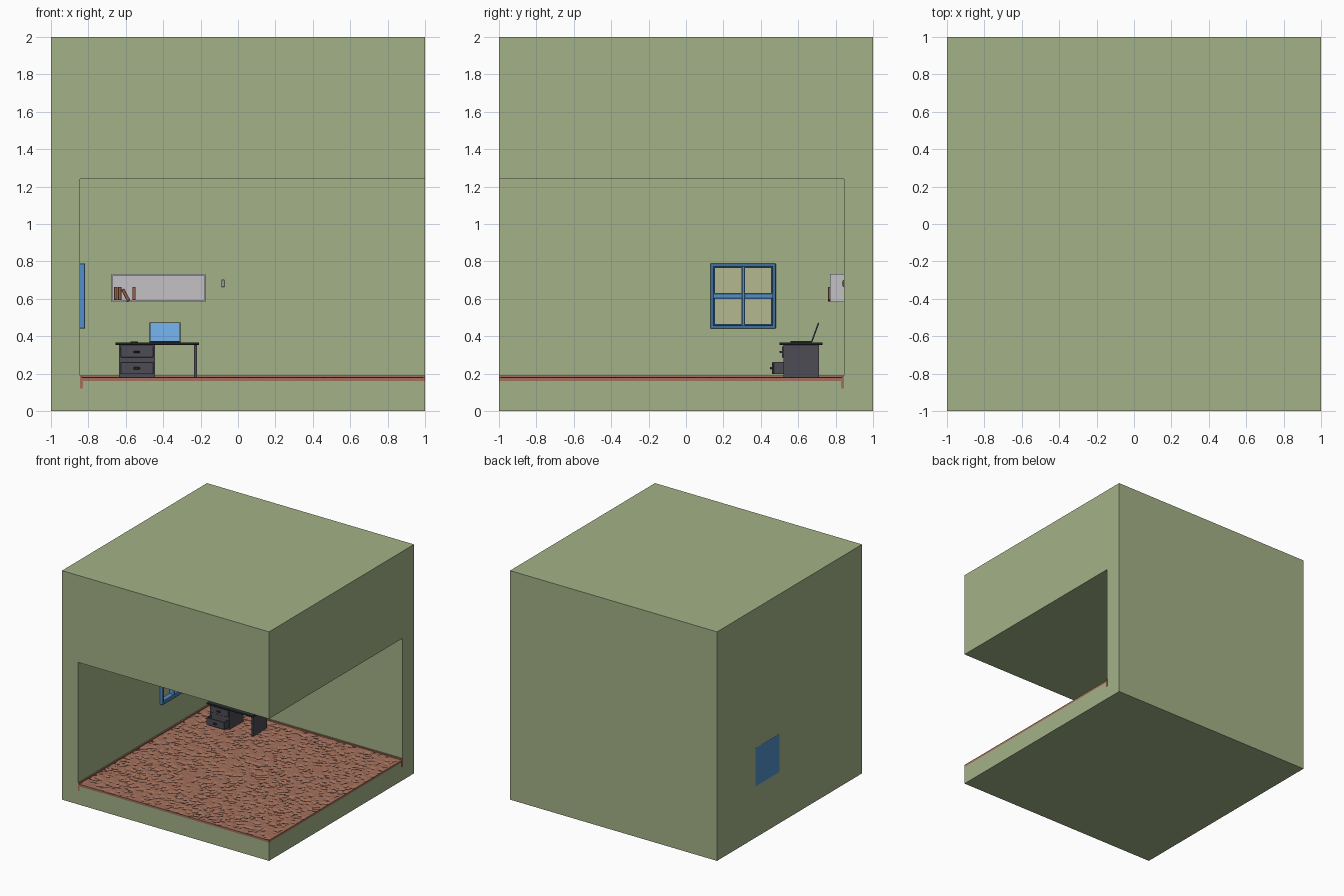
import bpy, bmesh, math, random
from mathutils import Matrix, Vector

if "Cube" in bpy.data.objects:
    bpy.data.objects.remove(bpy.data.objects["Cube"], do_unlink=True)
random.seed(4)


def material(name, r, g, b):
    """Flat material from display colour values."""
    lin = [((c / 255 + 0.055) / 1.055) ** 2.4 for c in (r, g, b)] + [1]
    m = bpy.data.materials.new(name)
    m.use_nodes = True
    m.diffuse_color = lin
    m.node_tree.nodes["Principled BSDF"].inputs["Base Color"].default_value = lin
    return m


WALL = material("wall green", 164, 178, 135)
BROWN = material("carpet brown", 162, 112, 92)
BOOK = material("book brown", 150, 95, 72)
BLUE = material("frame blue", 82, 143, 200)
SCREEN = material("screen blue", 106, 166, 222)
GLASS = material("pane green", 180, 184, 144)
DARK = material("cabinet grey", 76, 76, 84)
BLACK = material("desktop black", 45, 47, 50)
WHITE = material("shelf grey", 196, 193, 197)


def finish(name, bm, mat):
    mesh = bpy.data.meshes.new(name)
    bm.to_mesh(mesh)
    bm.free()
    mesh.materials.append(mat)
    ob = bpy.data.objects.new(name, mesh)
    bpy.context.scene.collection.objects.link(ob)
    return ob


def box(name, x, y, z, mat, bevel=0.0):
    """Box spanning three (low, high) ranges."""
    bm = bmesh.new()
    bmesh.ops.create_cube(bm, size=1)
    for v in bm.verts:
        v.co = Vector([(lo + hi) / 2 + c * (hi - lo) for c, (lo, hi) in zip(v.co, (x, y, z))])
    if bevel:
        bmesh.ops.bevel(bm, geom=bm.edges[:], offset=bevel, segments=1, affect="EDGES")
    return finish(name, bm, mat)


def tilt(ob, angle, axis, pivot):
    p = Matrix.Translation(pivot)
    ob.data.transform(p @ Matrix.Rotation(angle, 4, axis) @ p.inverted())


def cut(ob, x, y, z):
    """Subtract a box and remove the cutter."""
    cutter = box("cutter", x, y, z, WALL)
    cutter.hide_render = True
    mod = ob.modifiers.new("cut", "BOOLEAN")
    mod.operation, mod.solver, mod.object = "DIFFERENCE", "EXACT", cutter
    bpy.context.view_layer.objects.active = ob
    bpy.ops.object.modifier_apply(modifier=mod.name)
    bpy.data.objects.remove(cutter, do_unlink=True)


# Room shell, open at the front and one side, with a window hole
INNER, FLOOR = 0.845, 0.16
room = box("room_shell", (-1, 1), (-1, 1), (0, 2), WALL)
cut(room, (-INNER, 1.2), (-1.2, INNER), (FLOOR, 1.24))
cut(room, (-1.2, -0.8), (0.14, 0.47), (0.45, 0.78))

# Carpet with scattered pits
bm = bmesh.new()
bmesh.ops.create_grid(bm, x_segments=90, y_segments=90, size=INNER / 2 + 0.5)
shift = (1 - INNER) / 2
for v in bm.verts:
    edge = v.is_boundary
    v.co += Vector((shift, -shift, 0.179))
    if not edge:
        v.co.z += random.choice((0, 0, 0, 0.003, -0.009))
rim = bmesh.ops.extrude_edge_only(bm, edges=[e for e in bm.edges if e.is_boundary])
for v in rim["geom"]:
    if isinstance(v, bmesh.types.BMVert):
        v.co.z = FLOOR
bmesh.ops.recalc_face_normals(bm, faces=bm.faces[:])
finish("carpet", bm, BROWN)

# Baseboards with a thin cap
for part, depth, z in (("board", 0.015, (0.12, 0.18)), ("cap", 0.011, (0.18, 0.19))):
    box("left_base" + part, (-INNER - 0.001, depth - INNER), (-1.001, INNER), z, BROWN)
    box("back_base" + part, (-INNER, 1.001), (INNER - depth, INNER + 0.001), z, BROWN)

# Window: backing, panes, frame and crossbars
Y0, Y1, Z0, Z1 = 0.13, 0.48, 0.44, 0.79
box("window_backing", (-1.001, -0.875), (0.138, 0.472), (0.448, 0.782), BLUE)
for i, y in enumerate(((0.15, 0.30), (0.31, 0.465))):
    for j, z in enumerate(((0.455, 0.60), (0.63, 0.77))):
        box(f"window_pane_{i}_{j}", (-0.876, -0.87), y, z, GLASS)
for name, inset, w, front in (("outer", 0, 0.018, -0.818), ("inner", 0.016, 0.01, -0.83)):
    y0, y1, z0, z1 = Y0 + inset, Y1 - inset, Z0 + inset, Z1 - inset
    back = -0.876
    for k, (y, z) in enumerate((((y0, y0 + w), (z0, z1)), ((y1 - w, y1), (z0, z1)),
                                ((y0, y1), (z0, z0 + w)), ((y0, y1), (z1 - w, z1)))):
        box(f"window_{name}_frame_{k}", (back, front), y, z, BLUE, 0.003)
box("window_upright_bar", (-0.876, -0.826), (0.298, 0.316), (Z0 + 0.01, Z1 - 0.01), BLUE, 0.003)
box("window_cross_bar", (-0.876, -0.828), (Y0 + 0.01, Y1 - 0.01), (0.602, 0.63), BLUE, 0.003)

# Desk: top, drawer cabinet and side leg
box("desk_top", (-0.655, -0.208), (0.50, 0.73), (0.353, 0.367), BLACK, 0.002)
box("desk_cabinet", (-0.635, -0.445), (0.52, 0.71), (0.178, 0.354), DARK)
box("desk_leg", (-0.235, -0.219), (0.52, 0.71), (0.178, 0.354), DARK)


def drawer(name, front, z):
    x0, x1, t = -0.627, -0.453, 0.008
    box(name + "_front", (x0, x1), (front, front + 0.01), z, DARK, 0.002)
    if front < 0.5:
        box(name + "_base", (x0 + t, x1 - t), (front + 0.01, 0.521), (z[0], z[0] + t), DARK)
        for side, x in (("left", x1 - t), ("right", x0)):
            box(f"{name}_{side}_side", (x, x + t), (front + 0.01, 0.521), z, DARK)
    mid = sum(z) / 2
    box(name + "_handle", (-0.558, -0.525), (front - 0.012, front), (mid - 0.006, mid + 0.006),
        BLACK, 0.003)


drawer("upper_drawer", 0.512, (0.286, 0.346))
drawer("lower_drawer", 0.460, (0.197, 0.261))

# Laptop and notepad
box("laptop_base", (-0.472, -0.308), (0.56, 0.672), (0.366, 0.374), BLACK)
lid = box("laptop_lid", (-0.472, -0.308), (0.670, 0.676), (0.370, 0.478), BLACK)
face = box("laptop_screen", (-0.468, -0.312), (0.668, 0.671), (0.374, 0.475), SCREEN)
for part in (lid, face):
    tilt(part, -math.radians(20), "X", Vector((0, 0.672, 0.370)))
box("notepad", (-0.575, -0.535), (0.58, 0.64), (0.366, 0.372), BLACK)

# Wall shelf, an open case
SX0, SX1, SZ0, SZ1, T = -0.675, -0.175, 0.583, 0.733, 0.010
DEPTH = (0.77, INNER + 0.001)
box("shelf_bottom", (SX0, SX1), DEPTH, (SZ0, SZ0 + T), WHITE)
box("shelf_top", (SX0, SX1), DEPTH, (SZ1 - T, SZ1), WHITE)
box("shelf_right_side", (SX0, SX0 + T / 2), DEPTH, (SZ0 + T, SZ1 - T), WHITE)
box("shelf_left_side", (SX1 - T / 2, SX1), DEPTH, (SZ0 + T, SZ1 - T), WHITE)
box("shelf_back", (SX0, SX1), (INNER - 0.008, INNER), (SZ0, SZ1), WHITE)

# Books, one leaning
for i, (x, lean) in enumerate(((-0.663, 0), (-0.642, 0), (-0.594, -28), (-0.565, 0))):
    book = box(f"book_{i + 1}", (x, x + 0.018), (0.76, 0.825), (SZ0 + T, 0.664), BOOK, 0.002)
    tilt(book, math.radians(lean), "Y", Vector((x + 0.018, 0, SZ0 + T)))

# Light switch
box("switch_plate", (-0.088, -0.073), (0.838, INNER + 0.001), (0.662, 0.702), WHITE, 0.003)
box("switch_button", (-0.084, -0.077), (0.834, 0.839), (0.674, 0.690), WHITE, 0.001)
